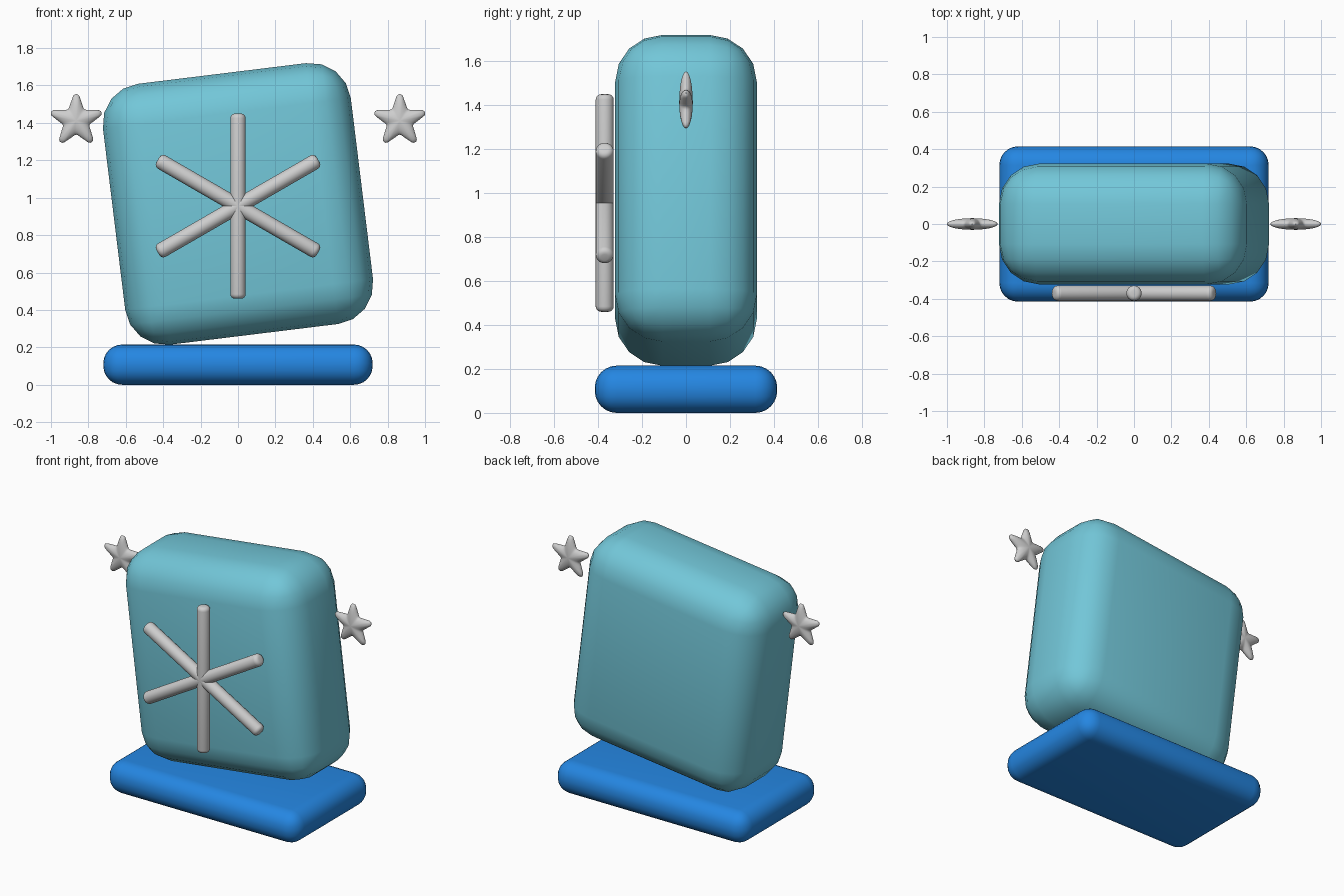
import bpy, bmesh, math
from mathutils import Matrix

if "Cube" in bpy.data.objects:
    bpy.data.objects.remove(bpy.data.objects["Cube"])


def material(name, rgb):
    m = bpy.data.materials.new(name)
    m.diffuse_color = (*rgb, 1)
    m.use_nodes = True
    m.node_tree.nodes["Principled BSDF"].inputs["Base Color"].default_value = m.diffuse_color
    return m


TEAL = material("ice_teal", (0.17, 0.57, 0.69))
BLUE = material("base_blue", (0.018, 0.24, 0.76))
SILVER = material("silver_grey", (0.62, 0.62, 0.62))


def finish(name, bm, mat, loc, tilt=0.0, angle=60):
    bmesh.ops.recalc_face_normals(bm, faces=bm.faces)
    me = bpy.data.meshes.new(name)
    bm.to_mesh(me)
    bm.free()
    me.materials.append(mat)
    ob = bpy.data.objects.new(name, me)
    bpy.context.collection.objects.link(ob)
    ob.location = loc
    ob.rotation_euler = (0, tilt, 0)
    bpy.ops.object.select_all(action='DESELECT')
    ob.select_set(True)
    bpy.context.view_layer.objects.active = ob
    bpy.ops.object.shade_smooth_by_angle(angle=math.radians(angle))
    return ob


def rounded_box(name, size, radius, segments, mat, loc, tilt=0.0):
    bm = bmesh.new()
    bmesh.ops.create_cube(bm, size=1, matrix=Matrix.Diagonal((*size, 1)))
    bmesh.ops.bevel(bm, geom=bm.edges[:], offset=radius, segments=segments,
                    profile=0.5, affect='EDGES')
    finish(name, bm, mat, loc, tilt)


def bar(name, radius, length, mat, loc, tilt):
    # Round rod with softened ends
    bm = bmesh.new()
    bmesh.ops.create_cone(bm, cap_ends=True, segments=24, radius1=radius,
                          radius2=radius, depth=length)
    rims = [e for e in bm.edges if abs(e.verts[0].co.z - e.verts[1].co.z) < 1e-5]
    bmesh.ops.bevel(bm, geom=rims, offset=radius * 0.6, segments=4,
                    profile=0.5, affect='EDGES')
    finish(name, bm, mat, loc, tilt)


def puffy_star(name, thickness, mat, loc):
    # One arm outline as (degrees from tip, radius), mirrored and repeated
    half = [(3, 0.141), (6, 0.136), (8.5, 0.127), (14, 0.108),
            (22, 0.090), (29, 0.079)]
    arm = [(-a, r) for a, r in reversed(half)] + [(0, 0.142)] + half + [(36, 0.075)]
    outline = [(math.radians(72 * k + a), r) for k in range(5) for a, r in arm]
    bm = bmesh.new()
    rings = []
    steps = 12
    for i in range(1, steps):
        t = math.pi * i / steps
        s, y = math.sin(t), -thickness * math.cos(t)
        rings.append([bm.verts.new((s * r * math.sin(a), y, s * r * math.cos(a)))
                      for a, r in outline])
    n = len(outline)
    for lo, hi in zip(rings, rings[1:]):
        for j in range(n):
            bm.faces.new((lo[j], lo[(j + 1) % n], hi[(j + 1) % n], hi[j]))
    for ring, y in ((rings[0], -thickness), (rings[-1], thickness)):
        tip = bm.verts.new((0, y, 0))
        for j in range(n):
            bm.faces.new((ring[j], ring[(j + 1) % n], tip))
    finish(name, bm, mat, loc)


# Base slab
rounded_box("base", (1.44, 0.83, 0.215), 0.1, 6, BLUE, (0, 0, 0.1075))

# Tilted ice block
rounded_box("ice_block", (1.335, 0.645, 1.405), 0.215, 4, TEAL,
            (0, 0, 0.967), math.radians(-7))

# Snowflake of three crossed bars
for i in range(3):
    bar(f"snowflake_bar_{i + 1}", 0.041, 0.99, SILVER, (0, -0.37, 0.955),
        math.radians(60 * i))

# Stars beside the block
for side, label in ((-1, "left"), (1, "right")):
    puffy_star(f"star_{label}", 0.031, SILVER, (side * 0.865, 0, 1.412))
